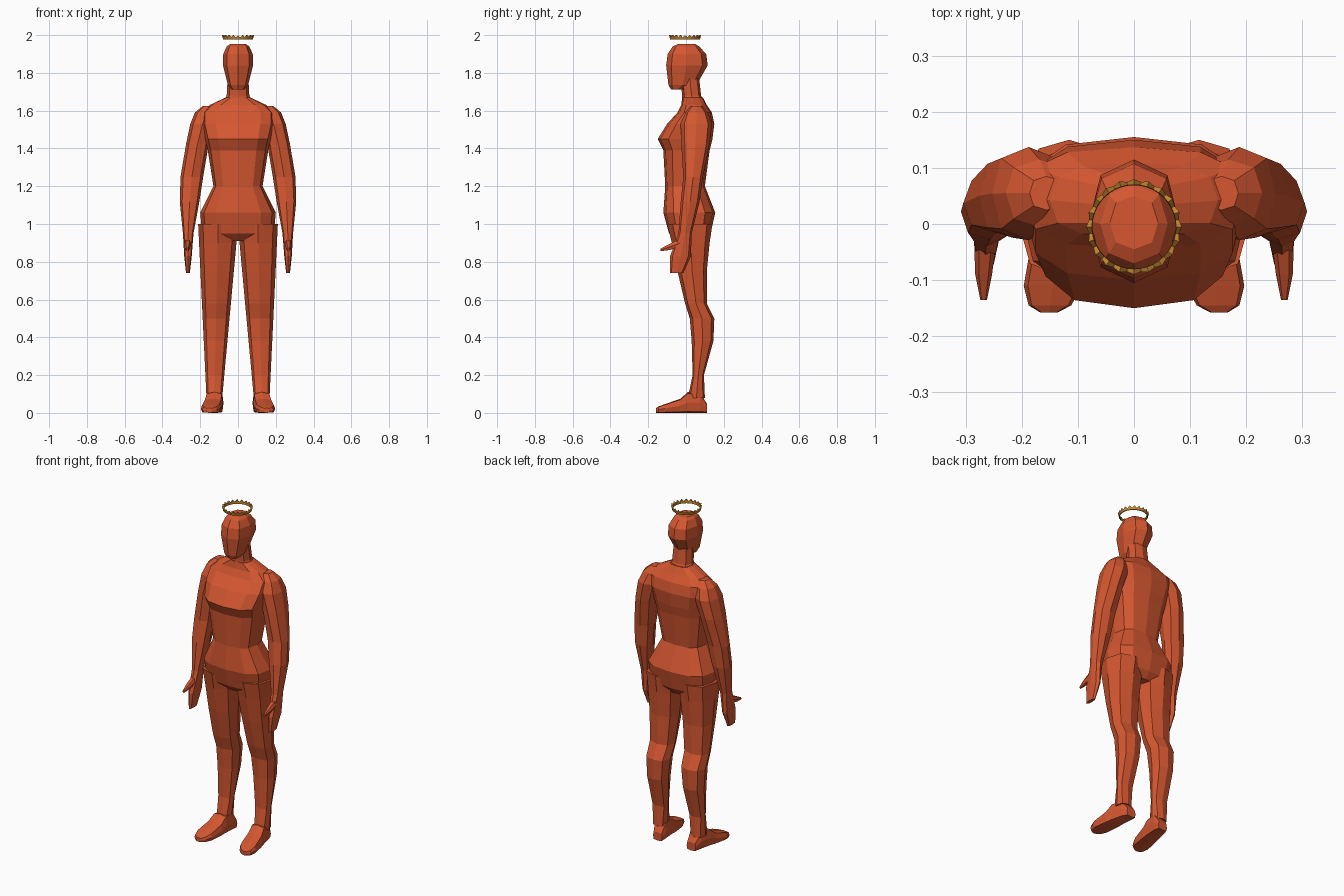
import bpy, bmesh, math

cube = bpy.data.objects.get("Cube")
if cube:
    bpy.data.objects.remove(cube)


def material(name, red, green, blue):
    mat = bpy.data.materials.new(name)
    mat.use_nodes = True
    colour = (red, green, blue, 1)
    mat.diffuse_color = colour
    mat.node_tree.nodes["Principled BSDF"].inputs["Base Color"].default_value = colour
    return mat


skin = material("burnt orange", .66, .095, .03)
gold = material("gold", .56, .24, .03)


def mix(start, end, factor):
    return start + (end - start) * factor


def finish(name, bm, mat, mirror=False):
    bmesh.ops.recalc_face_normals(bm, faces=bm.faces)
    mesh = bpy.data.meshes.new(name)
    bm.to_mesh(mesh)
    bm.free()
    mesh.materials.append(mat)
    part = bpy.data.objects.new(name, mesh)
    bpy.context.collection.objects.link(part)
    if mirror:
        part.modifiers.new("Mirror", 'MIRROR').use_mirror_merge = False


def bridge(bm, rings):
    for lower, upper in zip(rings, rings[1:]):
        for i in range(len(lower)):
            bm.faces.new((lower[i - 1], lower[i], upper[i], upper[i - 1]))


def rounded(value, boxy):
    """Push a sine or cosine outwards, so that a circle becomes boxier."""
    value = round(value, 6)
    return math.copysign(abs(value) ** boxy, value)


def loft(name, sections, sides=8, boxy=.8, upright=True, mirror=False):
    """Each section: position, middle x, half width, low and high cross limit."""
    bm = bmesh.new()
    rings = []
    for position, middle, half, low, high in sections:
        ring = []
        for i in range(sides):
            angle = math.tau * i / sides
            x = middle + half * rounded(math.cos(angle), boxy)
            cross = mix(low, high, (rounded(math.sin(angle), boxy) + 1) / 2)
            point = (x, cross, position) if upright else (x, position, cross)
            ring.append(bm.verts.new(point))
        rings.append(ring)
    bridge(bm, rings)
    bm.faces.new(rings[0])
    bm.faces.new(rings[-1])
    finish(name, bm, skin, mirror)


def centred(rows):
    return [(z, 0, half, front, back) for z, half, front, back in rows]


# Torso from hips to the base of the neck
loft("torso", centred([
    (.91, .09, -.05, .1),
    (.95, .19, -.09, .13),
    (1.06, .2, -.12, .155),
    (1.2, .13, -.11, .1),
    (1.39, .16, -.12, .125),
    (1.45, .175, -.15, .14),
    (1.53, .195, -.1, .15),
    (1.59, .195, -.045, .137),
    (1.63, .15, -.025, .11),
    (1.67, .065, -.02, .09),
]), sides=12, boxy=.72)

# Neck and head
loft("neck", centred([
    (1.63, .085, -.02, .105),
    (1.68, .06, -.02, .08),
    (1.77, .055, -.03, .07),
]))
loft("head", centred([
    (1.713, .036, -.08, -.01),
    (1.735, .053, -.093, .055),
    (1.84, .08, -.105, .115),
    (1.9, .078, -.097, .107),
    (1.94, .06, -.07, .07),
    (1.952, .043, -.045, .05),
]), boxy=.85)


# Arm and hand: swings outwards and forwards along a curve as it descends
def arm_section(z, half, depth):
    rise = (z - .74) / .86
    middle = .265 - .1 * rise ** 3
    forward = .055 - .105 * (1 - rise) ** 2
    return z, middle, half, forward - depth, forward + depth


loft("arm", [arm_section(*row) for row in [
    (1.625, .03, .03),
    (1.59, .06, .06),
    (1.53, .065, .083),
    (1.42, .06, .075),
    (1.25, .06, .052),
    (1.12, .052, .05),
    (.95, .028, .035),
    (.83, .02, .055),
    (.74, .01, .036),
]], mirror=True)

# Thumb pointing forwards
loft("thumb", [
    (-.03, .265, .02, .875, .925),
    (-.09, .268, .015, .86, .895),
    (-.135, .268, .006, .855, .87),
], sides=6, upright=False, mirror=True)


# Leg: tapers evenly from hip to ankle, with knee and calf set by its depth
def leg_section(z, front, back):
    return z, mix(.127, .105, z), mix(.036, .106, z), front, back


loft("leg", [leg_section(*row) for row in [
    (1, -.1, .14),
    (.9, -.075, .125),
    (.75, -.045, .11),
    (.58, -.005, .11),
    (.5, .02, .15),
    (.38, .03, .145),
    (.2, .035, .095),
    (.08, .01, .1),
]], mirror=True)


# Foot: a wedge from heel to toe, turned slightly outwards
def foot_section(y, half, height):
    return y, .128 - .15 * y, half, 0, height


loft("foot", [foot_section(*row) for row in [
    (.11, .03, .05),
    (.075, .04, .105),
    (.01, .046, .11),
    (-.03, .05, .075),
    (-.11, .052, .047),
    (-.145, .038, .034),
    (-.158, .015, .026),
]], boxy=.45, upright=False, mirror=True)

# Floating crown: a thin band with a zigzag rim
bm = bmesh.new()
inner_low, outer_low, outer_top, inner_top = band = [[], [], [], []]
teeth = 20
for i in range(teeth * 2):
    angle = math.pi * i / teeth
    top, flare = (1.988, .081) if i % 2 else (2, .085)
    for ring, radius, z in ((inner_low, .074, 1.977), (outer_low, .079, 1.977),
                            (outer_top, flare, top), (inner_top, .075, top)):
        x, y = radius * math.cos(angle), radius * math.sin(angle)
        ring.append(bm.verts.new((x, y - .005, z)))
bridge(bm, band + [inner_low])
finish("crown", bm, gold)
